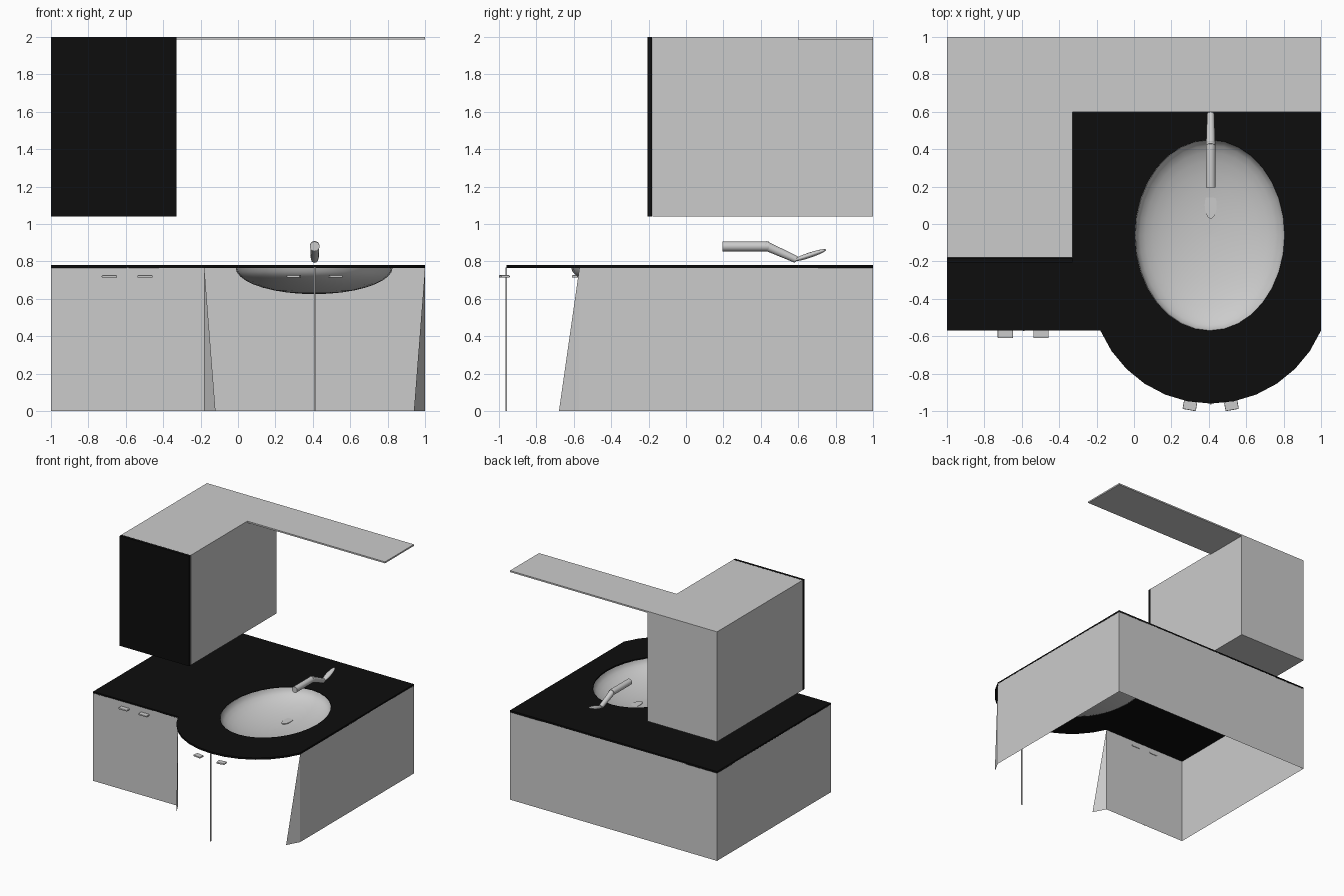
import bpy, bmesh
from math import sin, cos, pi, radians, asin, atan2
from mathutils import Vector

if "Cube" in bpy.data.objects:
    bpy.data.objects.remove(bpy.data.objects["Cube"])

black = bpy.data.materials.new("black_stone")
black.diffuse_color = (0.004, 0.004, 0.004, 1)
black.use_nodes = True
black.node_tree.nodes["Principled BSDF"].inputs["Base Color"].default_value = black.diffuse_color

TOP, CX, BY = 0.78, 0.41, -0.06           # counter height, basin centre
R, AY = 0.641, -0.319                     # bulged front arc: radius, centre y
HALF = asin(0.59 / R)
ARC = [(CX + R * sin(a), AY - R * cos(a))
       for a in (-HALF + 2 * HALF * i / 12 for i in range(13))]


def mesh_object(name, verts, faces, smooth=False):
    me = bpy.data.meshes.new(name)
    me.from_pydata(verts, [], faces)
    ob = bpy.data.objects.new(name, me)
    bpy.context.collection.objects.link(ob)
    if smooth:
        me.shade_smooth()
    return ob


def box(name, lo, hi, mat=None, turn=0, bevel=0):
    lo, hi = Vector(lo), Vector(hi)
    bpy.ops.mesh.primitive_cube_add(size=1, location=(lo + hi) / 2, rotation=(0, 0, turn))
    ob = bpy.context.object
    ob.name = name
    ob.scale = hi - lo
    bpy.ops.object.transform_apply(location=False, rotation=False, scale=True)
    if mat:
        ob.data.materials.append(mat)
    if bevel:
        m = ob.modifiers.new("bevel", 'BEVEL')
        m.width, m.segments = bevel, 2
    return ob


def tube(name, p, q, r1, r2):
    p, q = Vector(p), Vector(q)
    bpy.ops.mesh.primitive_cone_add(vertices=20, radius1=r1, radius2=r2,
                                    depth=(q - p).length, location=(p + q) / 2)
    ob = bpy.context.object
    ob.name = name
    ob.rotation_euler = (q - p).to_track_quat('Z', 'Y').to_euler()
    bpy.ops.object.shade_smooth_by_angle(angle=radians(40))


# Countertop: flat outline with bulged front and oval basin hole
cu = bpy.data.curves.new("countertop", 'CURVE')
cu.dimensions, cu.fill_mode, cu.extrude = '2D', 'BOTH', 0.008
outline = [(1, 1), (-1, 1), (-1, -0.57)] + ARC
hole = [(CX - 0.005 + 0.4 * cos(2 * pi * i / 32), BY + 0.51 * sin(2 * pi * i / 32)) for i in range(32)]
for pts in (outline, hole):
    sp = cu.splines.new('POLY')
    sp.points.add(len(pts) - 1)
    for p, c in zip(sp.points, pts):
        p.co = (c[0], c[1], 0, 1)
    sp.use_cyclic_u = True
counter = bpy.data.objects.new("countertop", cu)
bpy.context.collection.objects.link(counter)
counter.location.z = TOP - 0.008
bpy.context.view_layer.objects.active = counter
counter.select_set(True)
bpy.ops.object.convert(target='MESH')
bpy.context.object.data.materials.clear()
bpy.context.object.data.materials.append(black)

# Lower cabinet: thin walls, open below, with a sloped sliver at each end of the bulge
ring = [ARC[0], (-1, -0.57), (-1, 1), (1, 1), ARC[-1]]
verts = [(x, y, z) for x, y in ring for z in (0, TOP - 0.012)]
faces = [(2 * i, 2 * i + 1, 2 * i + 3, 2 * i + 2) for i in range(4)]
verts += [(*ARC[1], 0), (*ARC[-2], 0)]
faces += [(0, 10, 1), (8, 9, 11)]
mesh_object("lower_cabinet", verts, faces)

# Door seams
box("left_door_seam", (-0.594, -0.573, 0), (-0.586, -0.567, 0.768))
box("bulge_door_seam", (CX - 0.004, -0.966, 0), (CX + 0.004, -0.956, 0.768))

# Pull handles
for i, x in enumerate((-0.688, -0.497)):
    box(f"left_handle_{i}", (x - 0.041, -0.61, 0.713), (x + 0.041, -0.565, 0.726), bevel=0.004)
for i, s in enumerate((-1, 1)):
    x = CX + s * 0.111
    box(f"bulge_handle_{i}", (x - 0.036, -0.995, 0.713), (x + 0.036, -0.947, 0.726),
        turn=s * radians(10), bevel=0.004)

# Basin: oval bowl with inner and outer surfaces joined at the rim
N, M = 32, 9
profile = [(0.4 * cos(a), 0.51 * cos(a), TOP - 0.004 - 0.14 * sin(a))
           for a in (pi / 2 * (M - i) / M * 0.985 for i in range(M + 1))]
profile += [(0.42 * cos(a), 0.555 * cos(a), TOP - 0.012 - 0.143 * sin(a))
            for a in (pi / 2 * i / M * 0.985 for i in range(M + 1))]
verts = [(CX - 0.003 + rx * cos(2 * pi * k / N), BY + ry * sin(2 * pi * k / N), z)
         for rx, ry, z in profile for k in range(N)]
P = len(profile)
faces = [(j * N + k, j * N + (k + 1) % N, (j + 1) * N + (k + 1) % N, (j + 1) * N + k)
         for j in range(P - 1) for k in range(N)]
faces += [tuple(range(N))[::-1], tuple(range((P - 1) * N, P * N))]
basin = mesh_object("basin", verts, faces)
bpy.ops.object.select_all(action='DESELECT')
basin.select_set(True)
bpy.context.view_layer.objects.active = basin
bpy.ops.object.shade_smooth_by_angle(angle=radians(50))

# Drain
bpy.ops.mesh.primitive_cylinder_add(vertices=24, radius=1, depth=1, location=(CX, 0.1, 0.645))
bpy.context.object.name = "drain"
bpy.context.object.scale = (0.032, 0.071, 0.006)

# Faucet: spout, slanted body and leaf-shaped lever
tube("faucet_spout", (CX, 0.195, 0.88), (CX, 0.445, 0.88), 0.026, 0.026)
tube("faucet_body", (CX, 0.42, 0.886), (CX, 0.59, 0.81), 0.025, 0.019)
a, b = Vector((CX, 0.57, 0.803)), Vector((CX, 0.75, 0.863))
bpy.ops.mesh.primitive_uv_sphere_add(segments=20, ring_count=10, radius=1, location=(a + b) / 2)
lever = bpy.context.object
lever.name = "faucet_lever"
lever.scale = (0.024, (b - a).length / 2, 0.014)
lever.rotation_euler.x = atan2(b.z - a.z, b.y - a.y)
bpy.ops.object.shade_smooth()

# Upper cabinet, its door and the high shelf
box("upper_cabinet", (-1, -0.18, 1.04), (-0.33, 1, 2))
box("upper_door", (-1, -0.205, 1.04), (-0.33, -0.181, 2), black)
box("high_shelf", (-0.33, 0.6, 1.987), (1, 1, 2))
